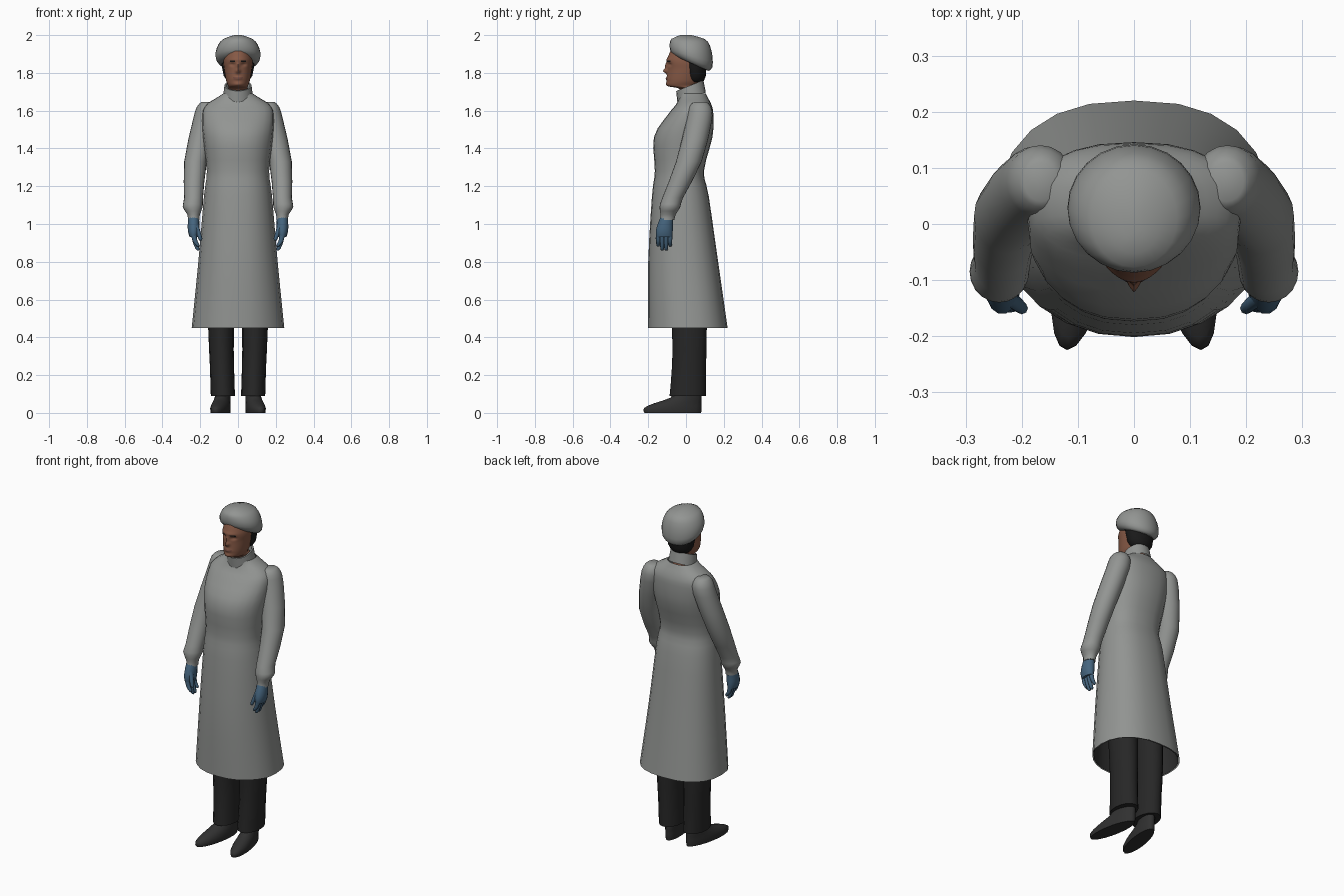
import bpy, bmesh
from math import sin, cos, pi, exp, radians, copysign
from mathutils import Vector

cube = bpy.data.objects.get("Cube")
if cube:
    bpy.data.objects.remove(cube, do_unlink=True)


def material(name, red, green, blue):
    mat = bpy.data.materials.new(name)
    mat.use_nodes = True
    mat.diffuse_color = (red, green, blue, 1)
    node = mat.node_tree.nodes["Principled BSDF"]
    node.inputs["Base Color"].default_value = (red, green, blue, 1)
    node.inputs["Roughness"].default_value = .8
    return mat


CLOTH = material("grey gown cloth", .29, .3, .29)
LINING = material("dark lining", .03, .03, .03)
SKIN = material("skin", .24, .1, .06)
LIPS = material("lips", .17, .07, .05)
HAIR = material("dark hair", .01, .01, .01)
GLOVE = material("blue glove", .06, .13, .21)
TROUSER = material("black trousers", .02, .02, .02)
SHOE = material("dark shoe", .03, .03, .03)


def smooth_rows(rows, steps):
    """Catmull-Rom interpolation between cross-sections."""
    result = []
    last = len(rows) - 1
    for i in range(last):
        before, start, end = rows[max(i - 1, 0)], rows[i], rows[i + 1]
        after = rows[min(i + 2, last)]
        leave, arrive = (end - before) / 2, (after - start) / 2
        for k in range(steps):
            t = k / steps
            ease = t * t * (3 - 2 * t)
            result.append(start.lerp(end, ease) + leave * (t * (1 - t) ** 2)
                          - arrive * (t * t * (1 - t)))
    return result + [rows[last]]


def section_point(angle, centre_x, centre_y, radius_x, radius_y, z, power):
    """Point on a superellipse lying at height z."""
    c, s = cos(angle), sin(angle)
    return Vector((centre_x + radius_x * copysign(abs(c) ** (2 / power), c),
                   centre_y + radius_y * copysign(abs(s) ** (2 / power), s), z))


def loft(name, rows, materials, x=0, sides=20, steps=2, power=2, closed=True,
         mirror=1, warp=None, rule=None):
    """Skin horizontal sections (z, y, radius x, radius y, offset x)."""
    rows = [Vector(row if len(row) > 4 else (*row, 0)) for row in rows]
    bm = bmesh.new()
    rings = []
    for z, y, radius_x, radius_y, shift in smooth_rows(rows, steps):
        ring = []
        for k in range(sides):
            point = section_point(2 * pi * k / sides, x + shift, y, radius_x, radius_y, z, power)
            if warp:
                warp(point)
            point.x *= mirror
            ring.append(bm.verts.new(point))
        rings.append(ring)
    for low, high in zip(rings, rings[1:]):
        for k in range(sides):
            bm.faces.new((low[k - 1], low[k], high[k], high[k - 1]))
    if closed:
        bm.faces.new(rings[0])
        bm.faces.new(rings[-1])
    bmesh.ops.recalc_face_normals(bm, faces=bm.faces)
    if rule:
        for face in bm.faces:
            face.material_index = rule(face.calc_center_median())
    mesh = bpy.data.meshes.new(name)
    bm.to_mesh(mesh)
    bm.free()
    for mat in materials:
        mesh.materials.append(mat)
    part = bpy.data.objects.new(name, mesh)
    bpy.context.collection.objects.link(part)
    bpy.ops.object.select_all(action="DESELECT")
    part.select_set(True)
    bpy.context.view_layer.objects.active = part
    bpy.ops.object.shade_smooth_by_angle(angle=radians(60))


# Gown body: flared skirt, narrow waist, full chest, sloping shoulders
def narrow_front(point):
    point.x *= 1 + .9 * min(0, point.y + .05)


gown = [(.45, .01, .245, .21), (.8, -.015, .21, .185), (1.15, -.03, .18, .15),
        (1.28, -.035, .165, .13), (1.46, -.015, .185, .155), (1.58, .025, .19, .12),
        (1.63, .04, .17, .095), (1.67, .04, .11, .075), (1.69, .035, .08, .07)]
loft("gown_body", gown, [CLOTH], sides=24, steps=3, power=2.4, closed=False, warp=narrow_front)
lining = [(z, y, radius_x - .007, radius_y - .007) for z, y, radius_x, radius_y in gown[:3]]
loft("gown_lining", lining, [LINING], sides=24, steps=3, power=2.4, closed=False,
     warp=narrow_front)


# Collar, higher at the back, with a thin rim
def tilt_collar(point):
    point.z += .4 * point.y


collar = [(1.655, .03, .08, .075), (1.725, .02, .072, .072),
          (1.725, .02, .064, .064), (1.68, .02, .06, .06)]
loft("collar", collar, [CLOTH], steps=1, closed=False, warp=tilt_collar)

# Head with a sculpted face: x, z, width, height and depth of each swelling
features = {
    "nose_tip": (0, 1.81, .011, .012, .022),
    "nose_bridge": (0, 1.835, .008, .018, .011),
    "eye_sockets": (.03, 1.845, .014, .01, -.011),
    "brow": (0, 1.87, .045, .008, .004),
    "mouth": (0, 1.77, .02, .008, .006),
    "chin": (0, 1.74, .02, .01, .004),
}


def sculpt_face(point):
    if point.y < -.02:
        across, z = abs(point.x), point.z
        for x, height, wide, tall, depth in features.values():
            point.y -= depth * exp(-((across - x) / wide) ** 2 - ((z - height) / tall) ** 2)


def face_colour(centre):
    across = abs(centre.x)
    if centre.y < -.05 and .014 < across < .045 and abs(centre.z - 1.862) < .005:
        return 2
    if centre.y < -.08 and across < .024 and abs(centre.z - 1.77) < .006:
        return 1
    return 0


head = [(1.66, .035, .055, .05), (1.715, .02, .052, .055), (1.73, -.015, .052, .08),
        (1.76, -.01, .063, .092), (1.82, .005, .073, .103), (1.87, .01, .077, .11),
        (1.94, .02, .065, .092)]
loft("head", head, [SKIN, LIPS, HAIR], sides=64, steps=12, warp=sculpt_face, rule=face_colour)
hair = [(1.752, .05, .05, .04), (1.785, .05, .076, .055), (1.87, .045, .09, .065)]
loft("hair", hair, [HAIR])


# Cap, its edge lower at the back
def tilt_cap(point):
    point.z -= max(0, 1.96 - point.z) * 4 * (point.y - .03)


cap = [(1.85, .03, .095, .09), (1.87, .03, .115, .11), (1.91, .027, .118, .113),
       (1.95, .02, .104, .106), (1.98, .01, .077, .087), (2, 0, .02, .03)]
loft("surgical_cap", cap, [CLOTH], sides=24, warp=tilt_cap)


# Shoe toes turn outwards
def toe_out(point):
    point.x -= .17 * (point.y + .07)


sleeve = [(1.645, .075, .03, .035, -.06), (1.62, .075, .053, .058, -.06),
          (1.55, .07, .064, .068, -.05), (1.33, .015, .06, .068),
          (1.14, -.07, .05, .055, .01), (1.09, -.085, .053, .055, .015),
          (1.05, -.095, .033, .04, .01), (1.02, -.1, .031, .039, .01)]
palm = [(1.04, -.1, .028, .034), (1, -.11, .031, .041), (.96, -.115, .03, .046),
        (.93, -.115, .021, .043)]
thumb = [(1, -.13, .014, .016, -.01), (.925, -.15, .011, .011, -.035),
         (.912, -.15, .005, .005, -.037)]
trouser_leg = [(.09, .01, .064, .097, -.01), (.25, .016, .064, .09, -.005),
               (.45, .018, .068, .092), (.9, 0, .08, .1)]
shoe = [(0, -.07, .046, .15), (.025, -.07, .048, .153), (.05, -.045, .045, .127),
        (.08, 0, .04, .083), (.12, .01, .038, .065)]

for label, mirror in (("left", 1), ("right", -1)):
    # Arm with gathered cuff and gloved hand
    loft(label + "_sleeve", sleeve, [CLOTH], x=.225, mirror=mirror)
    loft(label + "_glove_palm", palm, [GLOVE], x=.235, sides=14, mirror=mirror)
    loft(label + "_glove_thumb", thumb, [GLOVE], x=.235, sides=8, mirror=mirror)
    for number, finger in enumerate(("index", "middle", "ring", "little")):
        y = .021 * number - .147
        tip = .86 if finger in ("middle", "ring") else .88
        bent = [(.95, y, .014, .012), (.91, y, .013, .011, -.007),
                (tip + .01, y, .011, .01, -.02), (tip, y, .005, .005, -.024)]
        loft(f"{label}_glove_{finger}_finger", bent, [GLOVE], x=.235, sides=8, mirror=mirror)
    # Leg and shoe
    loft(label + "_trouser_leg", trouser_leg, [TROUSER], x=.09, sides=16, mirror=mirror)
    loft(label + "_shoe", shoe, [SHOE], x=.093, mirror=mirror, warp=toe_out)
